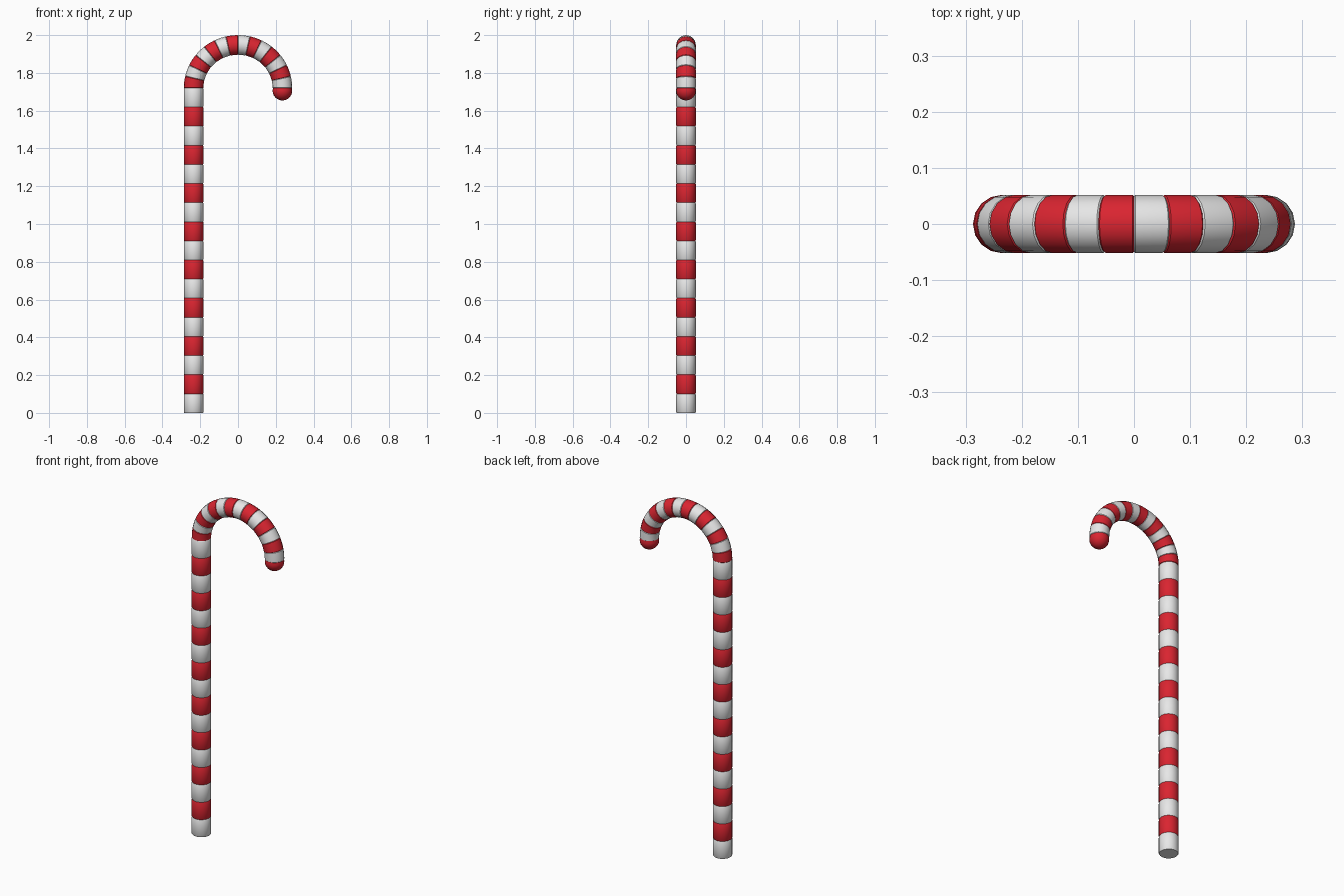
import bpy, bmesh, math
from mathutils import Vector

cube = bpy.data.objects.get("Cube")
if cube:
    bpy.data.objects.remove(cube)

SIDES = 16
R = 0.052          # tube radius
HALF = 0.235       # half the span of the hook
RISE = 0.228       # height of the hook's centreline
STEM_TOP = 1.72
STEM_STRIPES, HOOK_STRIPES = 17, 14
GROOVE, EDGE = 0.0025, 0.04   # seam depth, and seam width as part of a stripe


def material(name, colour):
    mat = bpy.data.materials.new(name)
    mat.use_nodes = True
    mat.diffuse_color = (*colour, 1)
    bsdf = next(n for n in mat.node_tree.nodes if n.type == 'BSDF_PRINCIPLED')
    bsdf.inputs["Base Color"].default_value = (*colour, 1)
    bsdf.inputs["Roughness"].default_value = 0.5
    return mat


WHITE = material("white sugar", (0.8, 0.8, 0.8))
RED = material("red sugar", (0.70, 0.018, 0.03))


def tube(name, rings, cap_start=False, cap_end=False):
    """Skin rings of (centre, side direction, radius, colour index)."""
    bm = bmesh.new()
    loops = []
    for centre, side, radius, _ in rings:
        loop = []
        for k in range(SIDES):
            a = math.tau * k / SIDES
            offset = side * math.cos(a) + Vector((0, 1, 0)) * math.sin(a)
            loop.append(bm.verts.new(centre + offset * radius))
        loops.append(loop)
    for i, (low, high) in enumerate(zip(loops, loops[1:])):
        for k in range(SIDES):
            n = (k + 1) % SIDES
            face = bm.faces.new((low[k], low[n], high[n], high[k]))
            face.material_index = rings[i][3]
    if cap_start:
        bm.faces.new(loops[0][::-1]).material_index = rings[0][3]
    if cap_end:
        bm.faces.new(loops[-1]).material_index = rings[-1][3]
    bmesh.ops.recalc_face_normals(bm, faces=bm.faces[:])
    mesh = bpy.data.meshes.new(name)
    bm.to_mesh(mesh)
    bm.free()
    mesh.materials.append(WHITE)
    mesh.materials.append(RED)
    obj = bpy.data.objects.new(name, mesh)
    bpy.context.collection.objects.link(obj)
    bpy.ops.object.select_all(action='DESELECT')
    obj.select_set(True)
    bpy.context.view_layer.objects.active = obj
    bpy.ops.object.shade_smooth_by_angle(angle=math.radians(35))
    return obj


def striped(path, count, first):
    """Rings along path(t), with a shallow groove at each stripe seam."""
    rings = []
    for i in range(count):
        colour = (i + first) % 2
        for step, depth in ((0, GROOVE), (EDGE, 0), (0.5, 0), (1 - EDGE, 0)):
            rings.append((*path((i + step) / count), R - depth, colour))
    rings.append((*path(1), R - GROOVE, colour))
    return rings


def stem_path(t):
    return Vector((-HALF, 0, STEM_TOP * t)), Vector((1, 0, 0))


def hook_path(t):
    a = math.pi * (1 - t)
    centre = Vector((HALF * math.cos(a), 0, STEM_TOP + RISE * math.sin(a)))
    return centre, Vector((-math.cos(a), 0, -math.sin(a)))


# Straight stem, white at the foot
tube("stem", striped(stem_path, STEM_STRIPES, 0), cap_start=True)

# Curved hook, red where it leaves the stem
tube("hook", striped(hook_path, HOOK_STRIPES, 1))

# Rounded red tip
end, side = Vector((HALF, 0, STEM_TOP)), Vector((-1, 0, 0))
tip = [(end, side, R - GROOVE, 1)]
for j in range(7):
    a = math.radians(14 * j)
    drop = 0.014 + R * math.sin(a)
    tip.append((end - Vector((0, 0, drop)), side, R * math.cos(a), 1))
tube("tip", tip, cap_end=True)
